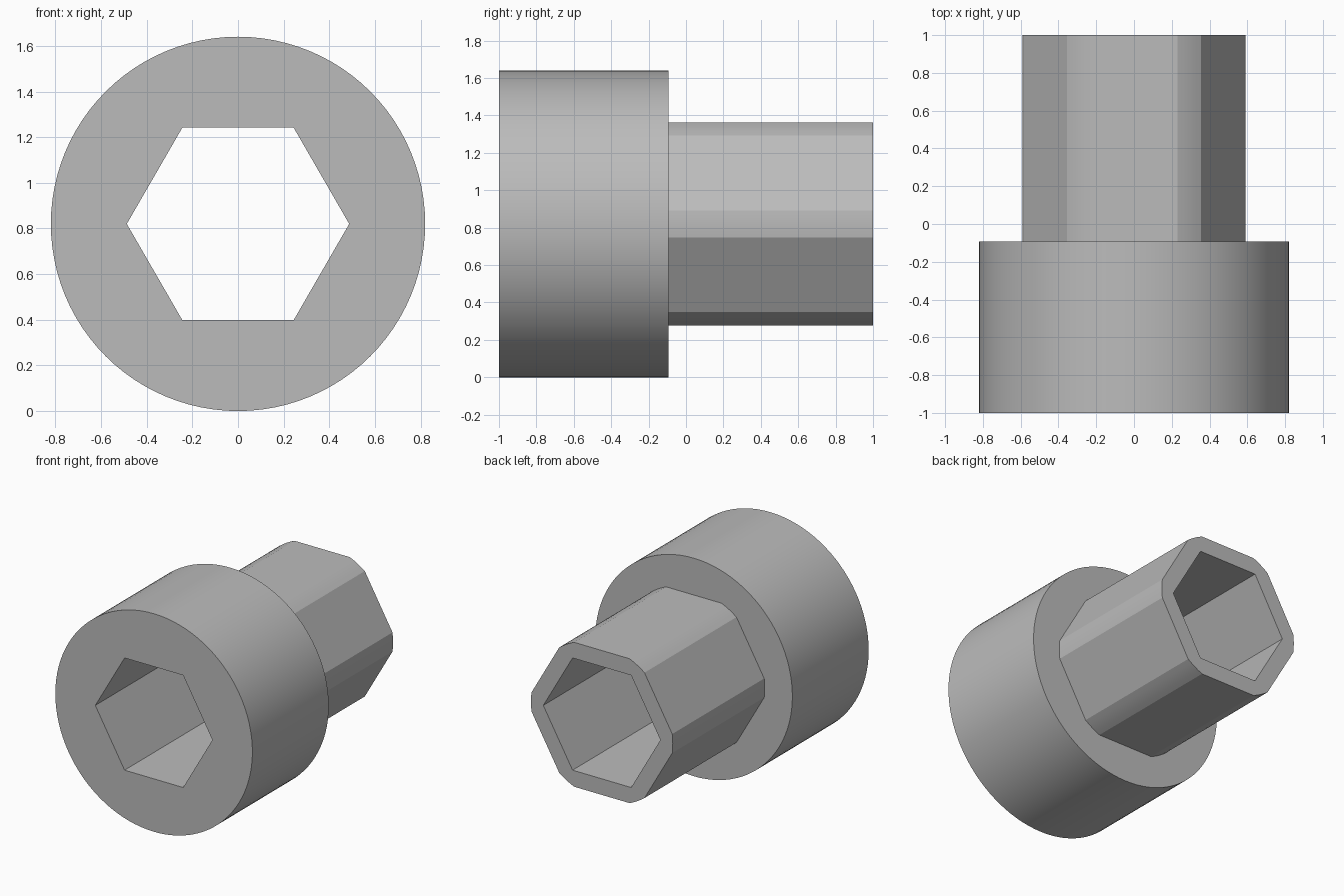
import bpy
import bmesh
from math import cos, sin, acos, pi, radians, sqrt

cube = bpy.data.objects.get("Cube")
if cube:
    bpy.data.objects.remove(cube)

AXIS_Z = 0.82
FRONT, STEP, BACK = -1.0, -0.093, 1.0
COLLAR_R = 0.82
SHANK_R, SHANK_APOTHEM = 0.59, 0.543
BORE_R = 0.422 * 2 / sqrt(3)


def circle(radius, count):
    return [(radius * cos(2 * pi * i / count), radius * sin(2 * pi * i / count))
            for i in range(count)]


def trimmed_hexagon(radius, apothem, steps=4):
    """Hexagon whose corners are turned down to a circle."""
    half = pi / 6 - acos(apothem / radius)
    angles = [k * pi / 3 - half + 2 * half * i / steps
              for k in range(6) for i in range(steps + 1)]
    return [(radius * cos(a), radius * sin(a)) for a in angles]


bm = bmesh.new()


def ring(profile, y):
    verts = [bm.verts.new((x, y, AXIS_Z + z)) for x, z in profile]
    for a, b in zip(verts, verts[1:] + verts[:1]):
        bm.edges.new((a, b))
    return verts


def wall(a, b):
    for i in range(len(a)):
        j = (i + 1) % len(a)
        bm.faces.new((a[i], a[j], b[j], b[i]))


def annulus(outer, inner):
    edges = [bm.edges.get((r[i - 1], r[i])) for r in (outer, inner) for i in range(len(r))]
    bmesh.ops.triangle_fill(bm, edges=edges, use_beauty=True)


# Profiles placed along the axis
collar = circle(COLLAR_R, 96)
shank = trimmed_hexagon(SHANK_R, SHANK_APOTHEM)
bore = circle(BORE_R, 6)
collar_front, collar_back = ring(collar, FRONT), ring(collar, STEP)
shank_front, shank_back = ring(shank, STEP), ring(shank, BACK)
bore_front, bore_back = ring(bore, FRONT), ring(bore, BACK)

# Collar, shank and through bore walls
wall(collar_front, collar_back)
wall(shank_front, shank_back)
wall(bore_front, bore_back)

# Front face, shoulder and rear face
annulus(collar_front, bore_front)
annulus(collar_back, shank_front)
annulus(shank_back, bore_back)
bmesh.ops.recalc_face_normals(bm, faces=bm.faces)

mesh = bpy.data.meshes.new("hex_adapter")
bm.to_mesh(mesh)
bm.free()
adapter = bpy.data.objects.new("hex_adapter", mesh)
bpy.context.collection.objects.link(adapter)

# Plain grey metal
grey = bpy.data.materials.new("grey")
grey.use_nodes = True
colour = (0.5, 0.5, 0.5, 1.0)
grey.diffuse_color = colour
grey.node_tree.nodes["Principled BSDF"].inputs["Base Color"].default_value = colour
mesh.materials.append(grey)

bpy.ops.object.select_all(action="DESELECT")
adapter.select_set(True)
bpy.context.view_layer.objects.active = adapter
bpy.ops.object.shade_smooth_by_angle(angle=radians(20))
